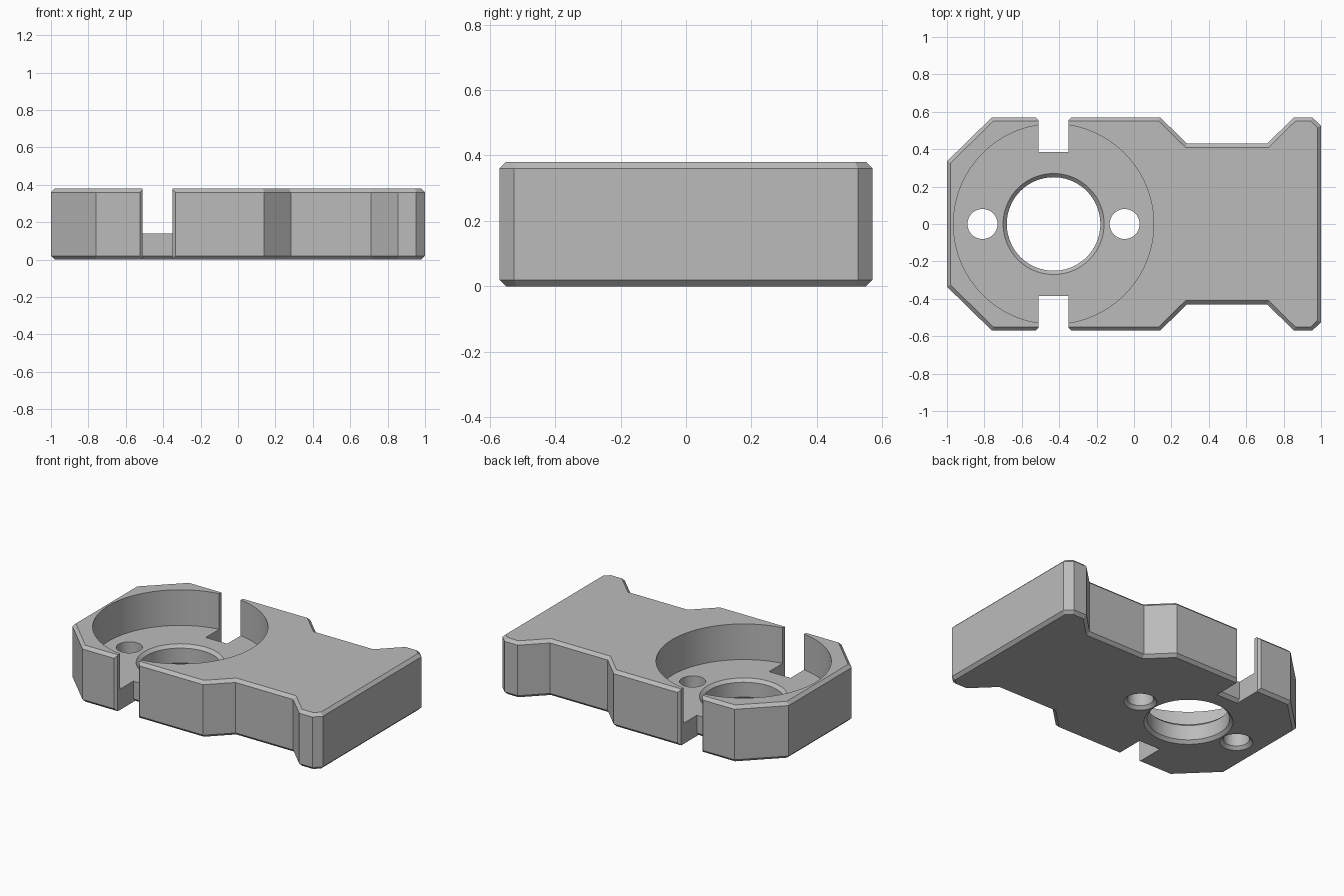
import bpy, bmesh, math
from mathutils import Vector

if "Cube" in bpy.data.objects:
    bpy.data.objects.remove(bpy.data.objects["Cube"])

HEIGHT, CHAMFER, FLOOR = 0.38, 0.02, 0.14
CENTRE = -0.43

grey = bpy.data.materials.new("plain grey")
grey.use_nodes = True
grey.diffuse_color = (0.5, 0.5, 0.5, 1)
grey.node_tree.nodes["Principled BSDF"].inputs["Base Color"].default_value = (0.5, 0.5, 0.5, 1)


def loft(name, sections):
    """Solid through stacked (z, outline) sections with equal point counts."""
    bm = bmesh.new()
    rings = [[bm.verts.new((p[0], p[1], z)) for p in pts] for z, pts in sections]
    n = len(rings[0])
    for low, high in zip(rings, rings[1:]):
        for i in range(n):
            j = (i + 1) % n
            bm.faces.new((low[i], low[j], high[j], high[i]))
    bm.faces.new(rings[0][::-1])
    bm.faces.new(rings[-1])
    bmesh.ops.recalc_face_normals(bm, faces=bm.faces)
    mesh = bpy.data.meshes.new(name)
    bm.to_mesh(mesh)
    bm.free()
    mesh.materials.append(grey)
    obj = bpy.data.objects.new(name, mesh)
    bpy.context.collection.objects.link(obj)
    return obj


def inset(pts, d):
    """Move every side of a counter-clockwise outline inward by d."""
    out = []
    for i, p in enumerate(pts):
        p = Vector(p)
        a = (p - Vector(pts[i - 1])).normalized()
        b = (Vector(pts[(i + 1) % len(pts)]) - p).normalized()
        na, nb = Vector((-a.y, a.x)), Vector((-b.y, b.x))
        out.append(p + (na + nb) * (d / (1 + na.dot(nb))))
    return out


def bore(name, x, profile):
    """Round cutter from (z, radius) steps."""
    steps = [i * math.tau / 96 for i in range(96)]
    return loft(name, [(z, [(x + r * math.cos(t), r * math.sin(t)) for t in steps])
                       for z, r in profile])


def cut(body, cutter):
    cutter.hide_render = True
    mod = body.modifiers.new(cutter.name, 'BOOLEAN')
    mod.operation, mod.solver, mod.object = 'DIFFERENCE', 'EXACT', cutter
    bpy.context.view_layer.objects.active = body
    bpy.ops.object.modifier_apply(modifier=mod.name)
    bpy.data.objects.remove(cutter)


# Waisted plate with chamfered rims
half = [(1, 0.525), (0.953, 0.57), (0.855, 0.57), (0.712, 0.43),
        (0.283, 0.43), (0.14, 0.57), (-0.76, 0.57), (-1, 0.335)]
outline = half + [(x, -y) for x, y in reversed(half)]
small = inset(outline, CHAMFER)
body = loft("mount_body", [(0, small), (CHAMFER, outline),
                           (HEIGHT - CHAMFER, outline), (HEIGHT, small)])

# Round pocket, chamfered centre bore and two screw holes
cut(body, bore("pocket", CENTRE, [(FLOOR, 0.535), (0.5, 0.535)]))
cut(body, bore("centre_bore", CENTRE, [(-0.02, 0.29), (0.02, 0.25),
                                       (FLOOR - 0.02, 0.25), (FLOOR + 0.02, 0.29)]))
for side in (-1, 1):
    cut(body, bore("screw_hole", CENTRE + 0.38 * side,
                   [(-0.02, 0.12), (0.02, 0.08), (0.3, 0.08)]))

# Side notches with bevelled mouths
for side in (-1, 1):
    def mouth(depth):
        pts = [(-0.08, depth), (0.08, depth), (0.08, 0.555), (0.145, 0.62),
               (-0.145, 0.62), (-0.08, 0.555)]
        return [(CENTRE + x, side * y) for x, y in pts]
    cut(body, loft("notch", [(-0.02, mouth(0.345)), (0.02, mouth(0.385)), (0.5, mouth(0.385))]))

# Smooth round walls, crisp edges
body.select_set(True)
bpy.context.view_layer.objects.active = body
bpy.ops.object.shade_smooth_by_angle(angle=math.radians(25))
